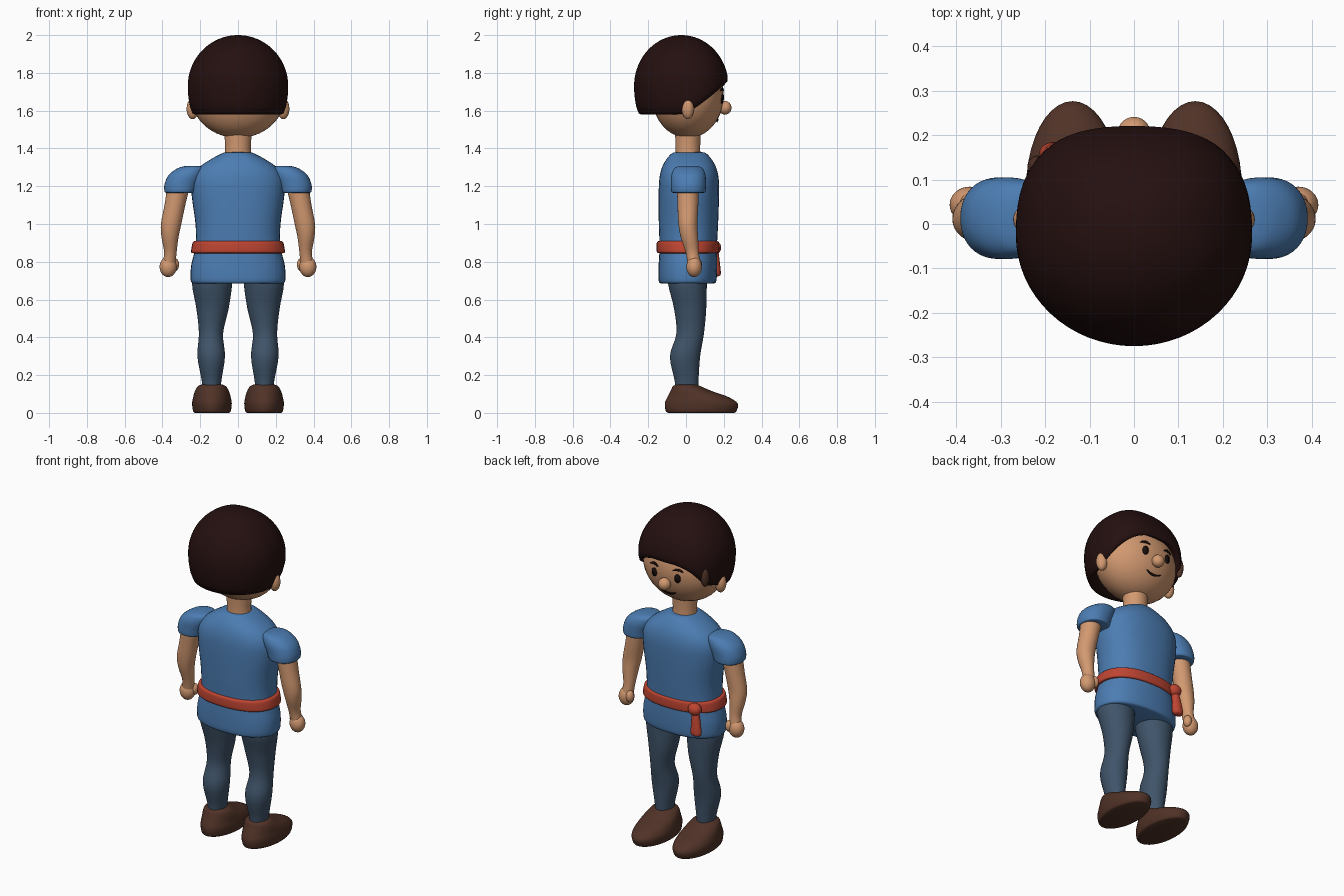
import bpy, bmesh, math
from mathutils import Vector

if "Cube" in bpy.data.objects:
    bpy.data.objects.remove(bpy.data.objects["Cube"], do_unlink=True)


def material(name, r, g, b):
    m = bpy.data.materials.new(name)
    m.use_nodes = True
    m.diffuse_color = (r, g, b, 1)
    shader = m.node_tree.nodes["Principled BSDF"]
    shader.inputs["Base Color"].default_value = (r, g, b, 1)
    shader.inputs["Roughness"].default_value = 0.8
    return m


SKIN = material("skin", 0.65, 0.32, 0.165)
HAIR = material("dark hair", 0.018, 0.005, 0.005)
SHIRT = material("blue shirt", 0.072, 0.205, 0.45)
SASH = material("red sash", 0.52, 0.06, 0.032)
TROUSERS = material("slate trousers", 0.05, 0.088, 0.142)
LEATHER = material("brown leather", 0.08, 0.032, 0.02)
INK = material("face ink", 0.01, 0.005, 0.005)


def finish(name, bm, mat, angle=50):
    bmesh.ops.recalc_face_normals(bm, faces=bm.faces)
    mesh = bpy.data.meshes.new(name)
    bm.to_mesh(mesh)
    bm.free()
    mesh.materials.append(mat)
    obj = bpy.data.objects.new(name, mesh)
    bpy.context.collection.objects.link(obj)
    bpy.ops.object.select_all(action="DESELECT")
    obj.select_set(True)
    bpy.context.view_layer.objects.active = obj
    bpy.ops.object.shade_smooth_by_angle(angle=math.radians(angle))
    return obj


def skin_rings(bm, rings):
    """Bridge closed rings of points and cap both ends."""
    loops = [[bm.verts.new(p) for p in ring] for ring in rings]
    n = len(loops[0])
    for a, b in zip(loops, loops[1:]):
        for i in range(n):
            j = (i + 1) % n
            bm.faces.new((a[i], a[j], b[j], b[i]))
    bm.faces.new(loops[0])
    bm.faces.new(loops[-1])


def blend(a, b, c, d, t):
    return 0.5 * (2 * b + (c - a) * t + (2 * a - 5 * b + 4 * c - d) * t * t
                  + (3 * b - a - 3 * c + d) * t ** 3)


def oval(angle, power):
    c, s = math.cos(angle), math.sin(angle)
    return (math.copysign(abs(c) ** (2 / power), c),
            math.copysign(abs(s) ** (2 / power), s))


def loft(name, mat, sections, power=2, side=1, steps=4):
    """Smooth body through horizontal ovals given as z, x, y, x radius, y radius."""
    keys = [sections[0]] + sections + [sections[-1]]
    smooth = []
    for k in range(len(sections) - 1):
        for s in range(steps):
            smooth.append([blend(*v, s / steps) for v in zip(*keys[k:k + 4])])
    smooth.append(sections[-1])
    dirs = [oval(math.tau * i / 40, power) for i in range(40)]
    bm = bmesh.new()
    skin_rings(bm, [[(side * (x + rx * c), y + ry * s, z) for c, s in dirs]
                    for z, x, y, rx, ry in smooth])
    return finish(name, bm, mat)


def ball(name, mat, center, radii):
    bm = bmesh.new()
    bmesh.ops.create_uvsphere(bm, u_segments=32, v_segments=20, radius=1)
    bmesh.ops.scale(bm, vec=radii, verts=bm.verts)
    bmesh.ops.translate(bm, vec=center, verts=bm.verts)
    return finish(name, bm, mat)


# Head, neck, nose
HEAD, HEAD_R = Vector((0, 0.01, 1.68)), Vector((0.25, 0.19, 0.225))
ball("head", SKIN, HEAD, HEAD_R)
ball("nose", SKIN, (0, 0.207, 1.615), (0.036, 0.034, 0.036))
loft("neck", SKIN, [(1.34, 0, 0.01, 0.075, 0.07), (1.4, 0, 0.01, 0.068, 0.065),
                    (1.52, 0, 0.01, 0.075, 0.07)])


# Painted features that follow the face
def face_strip(name, path):
    """Thin strip over the face; path holds pairs of x, z edge points."""
    bm = bmesh.new()
    rows = []
    for pair in path:
        row = []
        for x, z in pair:
            u, w = (x - HEAD.x) / HEAD_R.x, (z - HEAD.z) / HEAD_R.z
            y = HEAD.y + HEAD_R.y * math.sqrt(1 - u * u - w * w)
            row.append(bm.verts.new((x, y + 0.004, z)))
        rows.append(row)
    for a, b in zip(rows, rows[1:]):
        bm.faces.new((a[0], a[1], b[1], b[0]))
    obj = finish(name, bm, INK)
    mod = obj.modifiers.new("thickness", "SOLIDIFY")
    mod.thickness = 0.006
    mod.offset = 0


def arc(cx, cz, half, bend, thick):
    path = []
    for i in range(15):
        t = i / 7 - 1
        z = cz + bend * t * t
        w = thick * math.sqrt(1.02 - t * t)
        path.append(((cx + half * t, z - w), (cx + half * t, z + w)))
    return path


face_strip("mouth", arc(0, 1.545, 0.05, 0.014, 0.005))
for side, label in ((1, "left"), (-1, "right")):
    face_strip(label + "_eye", arc(side * 0.078, 1.662, 0.017, 0, 0.025))
    face_strip(label + "_eyebrow", arc(side * 0.08, 1.715, 0.03, -0.01, 0.006))
    ball(label + "_ear", SKIN, (side * 0.24, 0.01, 1.61), (0.032, 0.032, 0.055))


# Bobbed hair with a swept fringe
def hem_height(x, y):
    t = min(1, max(0, (y + 0.03) / 0.25))
    dip = 0.035 * math.exp(-((y - 0.13) / 0.05) ** 2) if x < 0 else 0
    return 1.585 + 0.17 * t ** 1.5 - dip


def hair_point(angle, z, inset=1):
    c, s = oval(angle, 2.5 if math.sin(angle) > 0 else 2)
    reach = 0.27 if z > 1.73 else 0.36
    r = inset * math.sqrt(max(0.0001, 1 - ((z - 1.73) / reach) ** 2))
    return (0.266 * c * r, -0.025 + (0.25 * s) * r, z)


angles = [math.tau * i / 64 for i in range(64)]
hems = [hem_height(*hair_point(a, 1.7)[:2]) for a in angles]
rings = [[hair_point(a, h + 0.02, 0.8) for a, h in zip(angles, hems)],
         [hair_point(a, h - 0.004, 0.95) for a, h in zip(angles, hems)],
         [hair_point(a, h, 0.985) for a, h in zip(angles, hems)]]
for i in range(1, 25):
    f = math.sin(math.pi / 2 * i / 24)
    rings.append([hair_point(a, h + 0.01 + (1.99 - h) * f)
                  for a, h in zip(angles, hems)])
hair_mesh = bmesh.new()
skin_rings(hair_mesh, rings)
finish("hair", hair_mesh, HAIR, 70)
ball("hair_patch", LEATHER, (-0.218, 0.128, 1.685), (0.022, 0.026, 0.058))

# Tunic
loft("tunic", SHIRT, [
    (0.685, 0, 0.008, 0.235, 0.14), (0.70, 0, 0.008, 0.25, 0.153),
    (0.78, 0, 0.01, 0.248, 0.155), (0.88, 0, 0.012, 0.225, 0.152),
    (1.0, 0, 0.013, 0.225, 0.157), (1.15, 0, 0.015, 0.245, 0.16),
    (1.24, 0, 0.016, 0.243, 0.157), (1.30, 0, 0.016, 0.205, 0.143),
    (1.345, 0, 0.016, 0.14, 0.118), (1.375, 0, 0.016, 0.082, 0.09),
    (1.38, 0, 0.016, 0.06, 0.07)], 2.3)

# Sash with a knot and hanging tail
loft("sash", SASH, [
    (0.845, 0, 0.01, 0.235, 0.15), (0.85, 0, 0.01, 0.248, 0.164),
    (0.88, 0, 0.01, 0.245, 0.166), (0.905, 0, 0.01, 0.238, 0.163),
    (0.91, 0, 0.01, 0.225, 0.15)], 2.3)
ball("sash_knot", SASH, (-0.165, 0.152, 0.875), (0.04, 0.034, 0.036))
loft("sash_tail", SASH, [
    (0.722, -0.18, 0.158, 0.018, 0.012), (0.735, -0.18, 0.16, 0.033, 0.024),
    (0.79, -0.177, 0.157, 0.029, 0.023), (0.87, -0.168, 0.15, 0.02, 0.02)])

# Limbs on both sides
for side, label in ((1, "left"), (-1, "right")):
    loft(label + "_sleeve", SHIRT, [
        (1.165, 0.305, 0.013, 0.075, 0.08), (1.172, 0.305, 0.013, 0.084, 0.09),
        (1.21, 0.298, 0.013, 0.091, 0.092), (1.26, 0.275, 0.013, 0.092, 0.09),
        (1.295, 0.25, 0.013, 0.07, 0.075), (1.307, 0.24, 0.013, 0.04, 0.05)],
        2.2, side)
    loft(label + "_arm", SKIN, [
        (0.79, 0.365, 0.043, 0.035, 0.034), (0.85, 0.358, 0.033, 0.033, 0.035),
        (0.93, 0.36, 0.018, 0.045, 0.046), (1.0, 0.354, 0.01, 0.054, 0.05),
        (1.1, 0.334, 0.01, 0.055, 0.055), (1.2, 0.315, 0.01, 0.06, 0.058)],
        2, side)
    ball(label + "_hand", SKIN, (side * 0.37, 0.043, 0.773), (0.045, 0.041, 0.054))
    ball(label + "_thumb", SKIN, (side * 0.335, 0.06, 0.785), (0.023, 0.025, 0.035))
    loft(label + "_leg", TROUSERS, [
        (0.1, 0.14, 0.003, 0.048, 0.06), (0.17, 0.14, 0.003, 0.052, 0.063),
        (0.3, 0.142, -0.005, 0.073, 0.08), (0.42, 0.143, 0.022, 0.064, 0.073),
        (0.55, 0.135, 0.022, 0.085, 0.085), (0.68, 0.137, 0.008, 0.106, 0.102),
        (0.75, 0.13, 0.008, 0.1, 0.1)], 2, side)
    loft(label + "_shoe", LEATHER, [
        (0.0, 0.138, 0.08, 0.09, 0.175), (0.01, 0.138, 0.08, 0.1, 0.187),
        (0.05, 0.138, 0.081, 0.105, 0.193), (0.085, 0.138, 0.062, 0.099, 0.16),
        (0.115, 0.138, 0.028, 0.09, 0.11), (0.14, 0.138, 0.005, 0.075, 0.075),
        (0.15, 0.138, 0.003, 0.055, 0.055)], 2, side)
